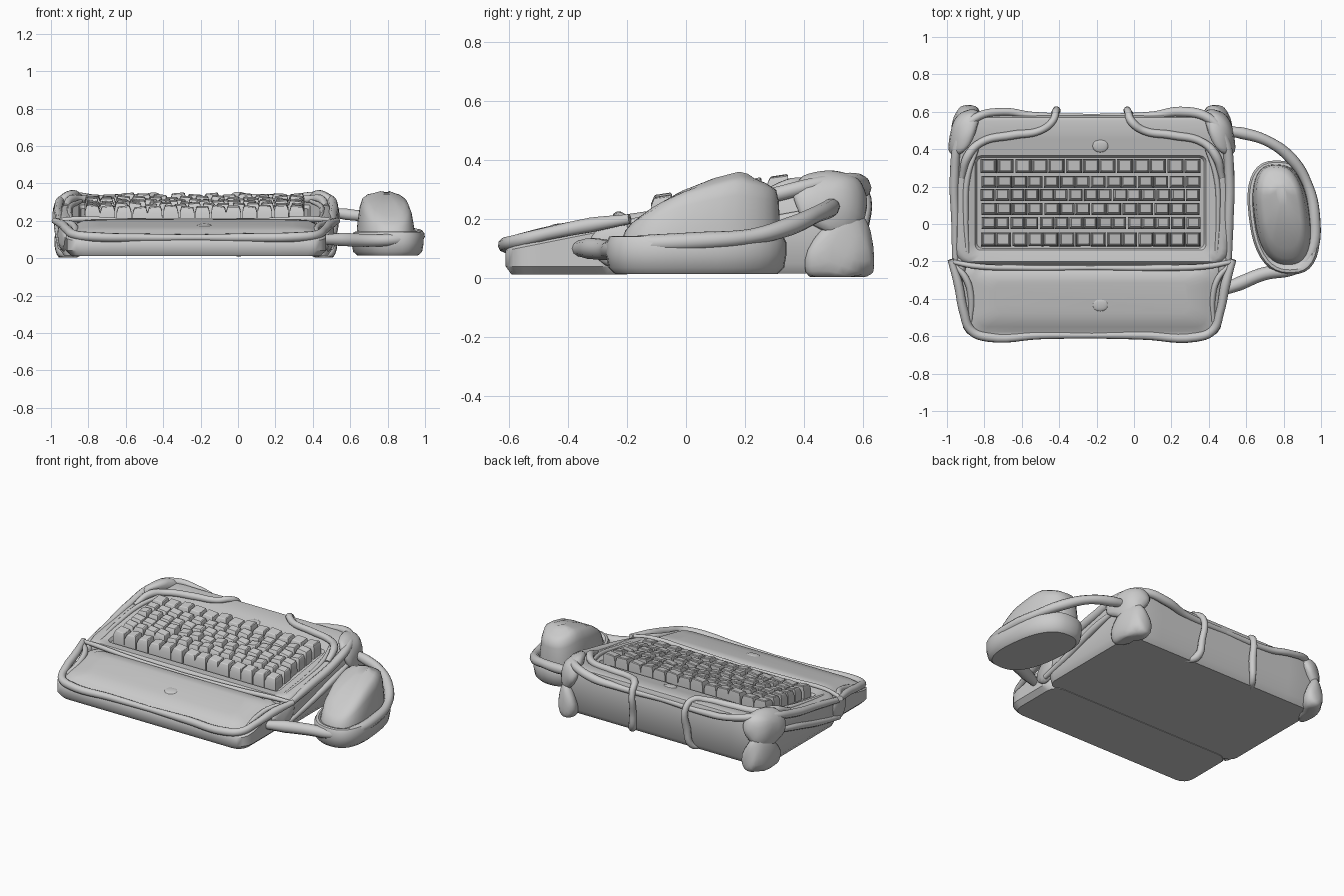
import bpy, bmesh, math, random
from mathutils import Vector

if "Cube" in bpy.data.objects:
    bpy.data.objects.remove(bpy.data.objects["Cube"])

random.seed(4)
CX = -0.225                     # centre line of the keyboard
grey = bpy.data.materials.new("clay grey")
grey.diffuse_color = (0.6, 0.6, 0.6, 1)
grey.use_nodes = True
grey.node_tree.nodes["Principled BSDF"].inputs["Base Color"].default_value = grey.diffuse_color


def activate(ob):
    bpy.ops.object.select_all(action='DESELECT')
    ob.select_set(True)
    bpy.context.view_layer.objects.active = ob


def finish(ob, angle=40):
    ob.data.materials.clear()
    ob.data.materials.append(grey)
    activate(ob)
    bpy.ops.object.shade_smooth_by_angle(angle=math.radians(angle))
    return ob


def from_bmesh(name, bm, angle=40):
    bmesh.ops.recalc_face_normals(bm, faces=bm.faces)
    me = bpy.data.meshes.new(name)
    bm.to_mesh(me)
    bm.free()
    ob = bpy.data.objects.new(name, me)
    bpy.context.collection.objects.link(ob)
    return finish(ob, angle)


def loft(name, rings, angle=40):
    """Skin a stack of equal-length rings and cap both ends."""
    bm = bmesh.new()
    loops = [[bm.verts.new(p) for p in r] for r in rings]
    n = len(loops[0])
    for a, b in zip(loops, loops[1:]):
        for i in range(n):
            bm.faces.new((a[i], a[(i + 1) % n], b[(i + 1) % n], b[i]))
    bm.faces.new(loops[0])
    bm.faces.new(loops[-1])
    return from_bmesh(name, bm, angle)


def rrect(x0, x1, y0, y1, r, z):
    """Rounded rectangle with split sides; z is a function of (x, y)."""
    pts = []
    corners = [(x1 - r, y1 - r, 0), (x0 + r, y1 - r, 90), (x0 + r, y0 + r, 180), (x1 - r, y0 + r, 270)]
    for k, (cx, cy, a0) in enumerate(corners):
        arc = [(cx + r * math.cos(math.radians(a0 + t)), cy + r * math.sin(math.radians(a0 + t)))
               for t in (0, 22.5, 45, 67.5, 90)]
        nx, ny, na = corners[(k + 1) % 4]
        end = (nx + r * math.cos(math.radians(na)), ny + r * math.sin(math.radians(na)))
        pts += arc
        pts += [(arc[-1][0] + (end[0] - arc[-1][0]) * t / 8,
                 arc[-1][1] + (end[1] - arc[-1][1]) * t / 8) for t in range(1, 8)]
    return [(x, y, z(x, y)) for x, y in pts]


def tube(name, pts, radius=0.024):
    """Smooth tube through the points, tapering a little at its ends."""
    cu = bpy.data.curves.new(name, 'CURVE')
    cu.dimensions = '3D'
    cu.bevel_depth = radius
    cu.bevel_resolution = 3
    cu.resolution_u = 6
    cu.use_fill_caps = True
    sp = cu.splines.new('BEZIER')
    sp.bezier_points.add(len(pts) - 1)
    for i, (b, p) in enumerate(zip(sp.bezier_points, pts)):
        b.co = p
        b.handle_left_type = b.handle_right_type = 'AUTO'
        b.radius = 0.75 if i in (0, len(pts) - 1) else random.uniform(0.85, 1.15)
    ob = bpy.data.objects.new(name, cu)
    bpy.context.collection.objects.link(ob)
    activate(ob)
    bpy.ops.object.convert(target='MESH')
    return finish(bpy.context.view_layer.objects.active, 60)


def blob(name, pts, swell=1.15):
    """Lumpy knot: smoothed convex hull, swollen to offset the smoothing."""
    mid = sum((Vector(p) for p in pts), Vector()) / len(pts)
    bm = bmesh.new()
    for p in pts:
        bm.verts.new(mid + (Vector(p) - mid) * swell)
    bmesh.ops.convex_hull(bm, input=bm.verts)
    bmesh.ops.delete(bm, geom=[v for v in bm.verts if not v.link_faces], context='VERTS')
    ob = from_bmesh(name, bm, 180)
    ob.modifiers.new("smooth", 'SUBSURF').levels = 2
    ob.modifiers["smooth"].render_levels = 2
    activate(ob)
    bpy.ops.object.convert(target='MESH')
    for v in ob.data.vertices:
        v.co.z = max(v.co.z, 0.004)
    return finish(ob, 60)


def both(make, name, pts, size):
    make("left_" + name, pts, size)
    make("right_" + name, [(2 * CX - x, y, z) for x, y, z in pts], size)


def lerp_table(t, table):
    for (a, u), (b, v) in zip(table, table[1:]):
        if t <= b:
            return u + (v - u) * max(0, (t - a) / (b - a))
    return table[-1][1]


# keyboard case with a shallow key deck
top = lambda d: (lambda x, y: 0.21 + 0.15 * (y + 0.22) + d)
flat = lambda h: (lambda x, y: h)
loft("keyboard_case", [
    rrect(-0.93, 0.48, -0.22, 0.54, 0.06, flat(0.015)),
    rrect(-0.955, 0.505, -0.22, 0.565, 0.08, flat(0.05)),
    rrect(-0.96, 0.51, -0.22, 0.58, 0.08, top(-0.03)),
    rrect(-0.945, 0.495, -0.21, 0.57, 0.08, top(-0.005)),
    rrect(-0.92, 0.47, -0.20, 0.55, 0.07, top(0.003)),
    rrect(-0.875, 0.425, -0.165, 0.45, 0.05, top(-0.005)),
    rrect(-0.85, 0.385, -0.14, 0.365, 0.03, top(-0.012)),
    rrect(-0.84, 0.375, -0.13, 0.355, 0.03, top(-0.03))])

# keycaps: six rows of tapered, slightly uneven caps
bm = bmesh.new()
rows = [(0.31, 13, 0.072), (0.225, 14, 0.06), (0.155, 15, 0.06),
        (0.08, 14, 0.06), (0.005, 15, 0.06), (-0.082, 14, 0.07)]
for y, count, depth in rows:
    pitch = 1.175 / count
    for i in range(count):
        x = -0.82 + pitch * (i + 0.5) + random.uniform(-0.004, 0.004)
        w, d = pitch * 0.48, depth * 0.53
        zt = 0.277 + 0.165 * (y + 0.08) + random.uniform(-0.006, 0.006)
        tilt = random.uniform(-0.004, 0.004)
        ring = []
        for s, dz in ((1, -0.085), (0.98, -0.03), (0.8, -0.004), (0.68, 0)):
            ring.append([bm.verts.new((x + sx * w * s, y + sy * d * s + (0.004 if s < 0.9 else 0),
                                       zt + dz + sy * 0.004 + sx * tilt))
                         for sx, sy in ((-1, -1), (1, -1), (1, 1), (-1, 1))])
        for a, b in zip(ring, ring[1:]):
            for k in range(4):
                bm.faces.new((a[k], a[(k + 1) % 4], b[(k + 1) % 4], b[k]))
        bm.faces.new(ring[0])
        bm.faces.new(ring[-1])
from_bmesh("keycaps", bm, 25)

# padded palm rest
pad = lambda d: (lambda x, y: 0.125 + 0.2 * (y + 0.6) + d)
loft("palm_rest", [
    rrect(-0.89, 0.44, -0.59, -0.20, 0.07, flat(0.012)),
    rrect(-0.92, 0.47, -0.61, -0.20, 0.09, flat(0.04)),
    rrect(-0.92, 0.47, -0.61, -0.20, 0.09, pad(-0.03)),
    rrect(-0.89, 0.44, -0.59, -0.22, 0.08, pad(-0.005)),
    rrect(-0.87, 0.42, -0.575, -0.235, 0.07, pad(-0.005)),
    rrect(-0.84, 0.39, -0.55, -0.255, 0.06, pad(0.012)),
    rrect(-0.74, 0.29, -0.48, -0.31, 0.04, pad(0.02))])
# soft dimples on the palm rest and behind the keys
for name, y, z in (("palm_dimple", -0.43, 0.176), ("case_dimple", 0.42, 0.298)):
    blob(name, [(-0.26, y, z), (-0.10, y, z), (-0.18, y - 0.07, z - 0.008),
                (-0.18, y + 0.06, z + 0.008), (-0.18, y, z + 0.016), (-0.18, y, z - 0.02)], 1.1)


# mouse tray and mouse
def oval(cx, cy, a, b, z, n=36, power=0.8):
    out = []
    for i in range(n):
        t = 2 * math.pi * i / n
        c, s = math.cos(t), math.sin(t)
        y = cy + b * math.copysign(abs(s) ** power, s)
        x = cx + a * math.copysign(abs(c) ** power, c) - 0.12 * (y - cy)
        out.append((x, y, z(x, y)))
    return out


loft("mouse_tray", [
    oval(0.80, 0.035, 0.155, 0.275, flat(0.014)),
    oval(0.80, 0.035, 0.178, 0.297, flat(0.035)),
    oval(0.80, 0.035, 0.186, 0.305, flat(0.08)),
    oval(0.80, 0.035, 0.186, 0.305, flat(0.12)),
    oval(0.80, 0.035, 0.175, 0.295, flat(0.14)),
    oval(0.80, 0.035, 0.16, 0.28, flat(0.143)),
    oval(0.795, 0.04, 0.145, 0.265, flat(0.13))])
hump = [(-0.25, 0.15), (-0.1, 0.255), (0, 0.305), (0.1, 0.335), (0.18, 0.355), (0.26, 0.335), (0.34, 0.315)]
body = lambda f: (lambda x, y: 0.11 + (lerp_table(y, hump) - 0.11) * f)
loft("mouse", [oval(0.79, 0.05 + g, 0.15 * s, b, body(f)) for s, b, g, f in (
    (1, 0.27, 0, 0), (0.97, 0.268, 0, 0.3), (0.88, 0.26, 0.004, 0.7), (0.78, 0.245, 0.01, 0.88),
    (0.62, 0.2, 0.02, 0.95), (0.4, 0.13, 0.05, 0.98), (0.18, 0.06, 0.1, 1.02))], 50)

# arms that hold the mouse tray
tube("rear_arm", [(0.45, 0.50, 0.25), (0.58, 0.485, 0.235), (0.72, 0.44, 0.215), (0.84, 0.35, 0.175),
                  (0.925, 0.22, 0.14), (0.965, 0.04, 0.125), (0.95, -0.15, 0.115), (0.90, -0.225, 0.11)], 0.028)
tube("front_arm", [(0.46, -0.36, 0.10), (0.56, -0.32, 0.10), (0.70, -0.265, 0.095),
                   (0.84, -0.245, 0.10), (0.92, -0.21, 0.11)], 0.036)

# rear corner feet: a rounded shoulder over a splayed foot
both(blob, "rear_shoulder", [(-0.98, 0.35, 0.22), (-0.93, 0.35, 0.32), (-0.99, 0.45, 0.30), (-0.95, 0.58, 0.31),
                             (-0.89, 0.54, 0.36), (-0.90, 0.42, 0.36), (-0.83, 0.60, 0.30), (-0.82, 0.52, 0.33),
                             (-0.85, 0.61, 0.18), (-0.95, 0.57, 0.14), (-0.98, 0.42, 0.14)], 1.2)
both(blob, "rear_foot", [(-0.97, 0.44, 0.20), (-0.86, 0.61, 0.22), (-0.94, 0.58, 0.24), (-0.96, 0.37, 0.03),
                         (-0.985, 0.50, 0.03), (-0.95, 0.62, 0.0), (-0.90, 0.635, 0.03), (-0.80, 0.60, 0.03),
                         (-0.85, 0.50, 0.0), (-0.92, 0.45, 0.0)], 1.2)
# front corner knots
both(blob, "front_knot", [(-0.97, -0.17, 0.21), (-0.97, -0.21, 0.05), (-0.93, -0.36, 0.03), (-0.92, -0.36, 0.15),
                          (-0.88, -0.22, 0.215), (-0.90, -0.16, 0.03), (-0.95, -0.10, 0.15)], 1.15)

# tubes wrapped round the case, on both sides
both(tube, "back_loop", [(-0.92, 0.25, 0.275), (-0.89, 0.36, 0.315), (-0.82, 0.435, 0.315), (-0.65, 0.475, 0.32),
                         (-0.50, 0.50, 0.325), (-0.435, 0.55, 0.33), (-0.418, 0.60, 0.29),
                         (-0.42, 0.59, 0.15), (-0.44, 0.565, 0.04), (-0.48, 0.50, 0.03)], 0.022)
both(tube, "side_rail", [(-0.955, -0.20, 0.18), (-0.955, 0.0, 0.22), (-0.96, 0.25, 0.27), (-0.93, 0.46, 0.32),
                         (-0.85, 0.565, 0.33), (-0.70, 0.60, 0.305), (-0.55, 0.58, 0.285),
                         (CX, 0.57, 0.285)], 0.024)
both(tube, "lower_side_tube", [(-0.95, -0.22, 0.06), (-0.955, 0.0, 0.11), (-0.965, 0.25, 0.18),
                               (-0.96, 0.42, 0.22)], 0.02)
both(tube, "inner_rim_tube", [(-0.89, -0.16, 0.21), (-0.90, 0.05, 0.245), (-0.89, 0.25, 0.28),
                              (-0.84, 0.40, 0.305)], 0.014)

# tubes round the palm rest
both(tube, "palm_side_tube", [(-0.98, -0.19, 0.20), (-0.94, -0.32, 0.18), (-0.91, -0.47, 0.15),
                              (-0.87, -0.57, 0.125), (-0.78, -0.605, 0.115), (-0.5, -0.595, 0.11),
                              (CX, -0.595, 0.11)], 0.023)
both(tube, "palm_seam_tube", [(-0.98, -0.20, 0.20), (-0.85, -0.225, 0.21), (-0.6, -0.235, 0.20),
                              (CX, -0.235, 0.195)], 0.016)
both(tube, "palm_web_tube", [(-0.97, -0.21, 0.19), (-0.90, -0.29, 0.185), (-0.87, -0.40, 0.16),
                             (-0.875, -0.52, 0.13)], 0.016)
